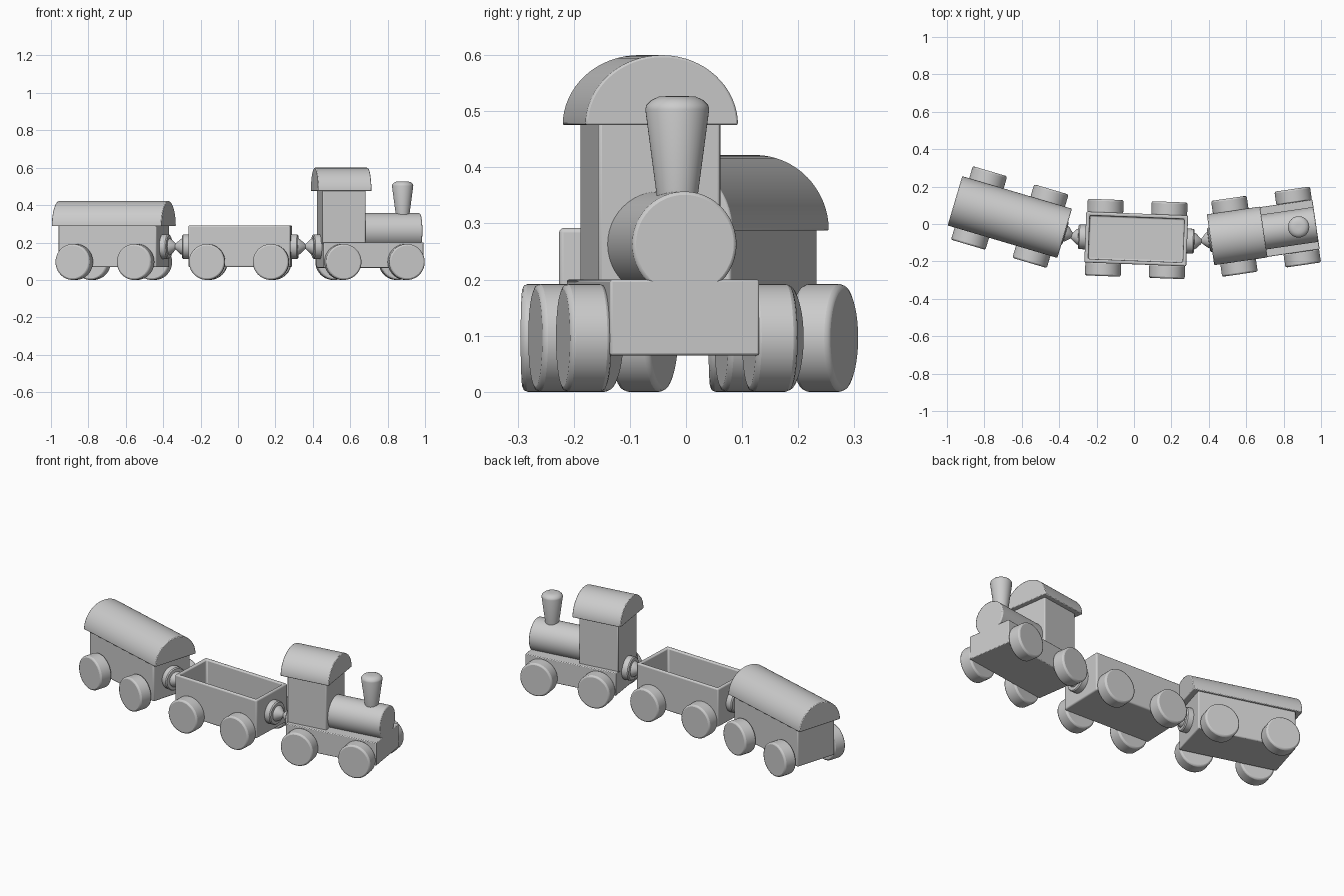
import bpy, bmesh, math
from mathutils import Matrix, Vector

if "Cube" in bpy.data.objects:
    bpy.data.objects.remove(bpy.data.objects["Cube"])

grey = bpy.data.materials.new("light_grey")
grey.diffuse_color = (0.6, 0.6, 0.6, 1)
grey.use_nodes = True
grey.node_tree.nodes["Principled BSDF"].inputs["Base Color"].default_value = grey.diffuse_color


def finish(bm, name, car, bevel=0.0, segments=2):
    """Turn a bmesh in car coordinates into a bevelled, placed object."""
    bmesh.ops.recalc_face_normals(bm, faces=bm.faces)
    me = bpy.data.meshes.new(name)
    bm.to_mesh(me)
    bm.free()
    me.materials.append(grey)
    ob = bpy.data.objects.new(name, me)
    bpy.context.collection.objects.link(ob)
    ob.matrix_world = car
    if bevel:
        m = ob.modifiers.new("bevel", 'BEVEL')
        m.width, m.segments = bevel, segments
        m.limit_method, m.angle_limit = 'ANGLE', math.radians(50)
    bpy.context.view_layer.objects.active = ob
    ob.select_set(True)
    bpy.ops.object.shade_smooth_by_angle(angle=math.radians(35))
    ob.select_set(False)
    return ob


def add_box(bm, x, y, z):
    mat = Matrix.LocRotScale(Vector((sum(x) / 2, sum(y) / 2, sum(z) / 2)), None,
                             Vector((x[1] - x[0], y[1] - y[0], z[1] - z[0])))
    return bmesh.ops.create_cube(bm, size=1, matrix=mat)["verts"]


def box(name, car, length, width, z, bevel=0.006, x=0):
    bm = bmesh.new()
    add_box(bm, (x - length / 2, x + length / 2), (-width / 2, width / 2), z)
    return finish(bm, name, car, bevel)


def lathe(name, car, profile, origin, axis, bevel=0.0, n=48):
    """Closed solid of revolution; profile is (radius, height) along axis."""
    rot = Vector((0, 0, 1)).rotation_difference(Vector(axis)).to_matrix().to_4x4()
    mat = Matrix.Translation(origin) @ rot
    bm = bmesh.new()
    rings = [[bm.verts.new(mat @ Vector((r * math.cos(2 * math.pi * i / n),
                                         r * math.sin(2 * math.pi * i / n), h)))
              for i in range(n)] for r, h in profile]
    for a, b in zip(rings, rings[1:]):
        for i in range(n):
            j = (i + 1) % n
            bm.faces.new((a[i], a[j], b[j], b[i]))
    bm.faces.new(rings[0])
    bm.faces.new(rings[-1])
    return finish(bm, name, car, bevel)


def arched_roof(name, car, x, length, width, z0, height, n=32):
    bm = bmesh.new()
    arc = [(math.cos(math.pi * i / n) * width / 2, z0 + math.sin(math.pi * i / n) * height)
           for i in range(n + 1)]
    ends = [[bm.verts.new((x + s * length / 2, y, z)) for y, z in arc] for s in (-1, 1)]
    for e in ends:
        bm.faces.new(e)
    for i in range(n + 1):
        j = (i + 1) % (n + 1)
        bm.faces.new((ends[0][i], ends[0][j], ends[1][j], ends[1][i]))
    return finish(bm, name, car, 0.004)


def wheels(car, prefix):
    r = 0.096
    for sx, ex in ((-1, "rear"), (1, "front")):
        for sy, ey in ((-1, "right"), (1, "left")):
            lathe(f"{prefix}_{ex}_{ey}_wheel", car, [(r, 0), (r, 0.075)],
                  (sx * 0.171, sy * 0.13, r), (0, sy, 0), 0.009)


def coupler(car, name, side):
    """Round buffer with a tapered tip on one end of a car."""
    lathe(name, car, [(0.066, -0.01), (0.066, 0.032), (0.061, 0.038), (0.044, 0.039),
                      (0.040, 0.048), (0.016, 0.073), (0.008, 0.079)],
          (side * 0.272, 0, 0.178), (side, 0, 0))


def car_frame(x, y, degrees):
    return Matrix.Translation((x, y, 0)) @ Matrix.Rotation(math.radians(degrees), 4, 'Z')


engine = car_frame(0.706, -0.041, 8.3)
wagon = car_frame(0.012, -0.08, -2.2)
coach = car_frame(-0.664, 0.037, -16.5)

# Engine: chassis, cabin, roof, boiler, chimney
box("engine_chassis", engine, 0.54, 0.269, (0.065, 0.2), 0.004)
box("cabin", engine, 0.233, 0.22, (0.19, 0.49), x=-0.156)
arched_roof("cabin_roof", engine, -0.156, 0.288, 0.275, 0.475, 0.125)
lathe("boiler", engine, [(0.094, 0), (0.094, 0.34)], (-0.07, 0, 0.263), (1, 0, 0), 0.006)
lathe("chimney", engine, [(0.034, 0.33), (0.057, 0.503), (0.055, 0.511), (0.046, 0.52),
                          (0.033, 0.526), (0.015, 0.527)], (0.176, 0, 0), (0, 0, 1))
coupler(engine, "engine_rear_coupler", -1)
wheels(engine, "engine")

# Open wagon: solid block with its top face inset and pushed down
bm = bmesh.new()
add_box(bm, (-0.2725, 0.2725), (-0.136, 0.136), (0.068, 0.292))
top = max(bm.faces, key=lambda f: f.calc_center_median().z)
bmesh.ops.inset_region(bm, faces=[top], thickness=0.028)
pit = bmesh.ops.extrude_face_region(bm, geom=[top])
bmesh.ops.translate(bm, vec=(0, 0, -0.18),
                    verts=[v for v in pit["geom"] if isinstance(v, bmesh.types.BMVert)])
if top.is_valid:
    bmesh.ops.delete(bm, geom=[top], context='FACES_ONLY')
finish(bm, "open_wagon_body", wagon, 0.008, 3)
coupler(wagon, "wagon_front_coupler", 1)
coupler(wagon, "wagon_rear_coupler", -1)
wheels(wagon, "wagon")

# Covered coach: body with overhanging arched roof
box("coach_body", coach, 0.547, 0.25, (0.068, 0.3))
arched_roof("coach_roof", coach, 0, 0.612, 0.275, 0.287, 0.135)
coupler(coach, "coach_front_coupler", 1)
wheels(coach, "coach")
